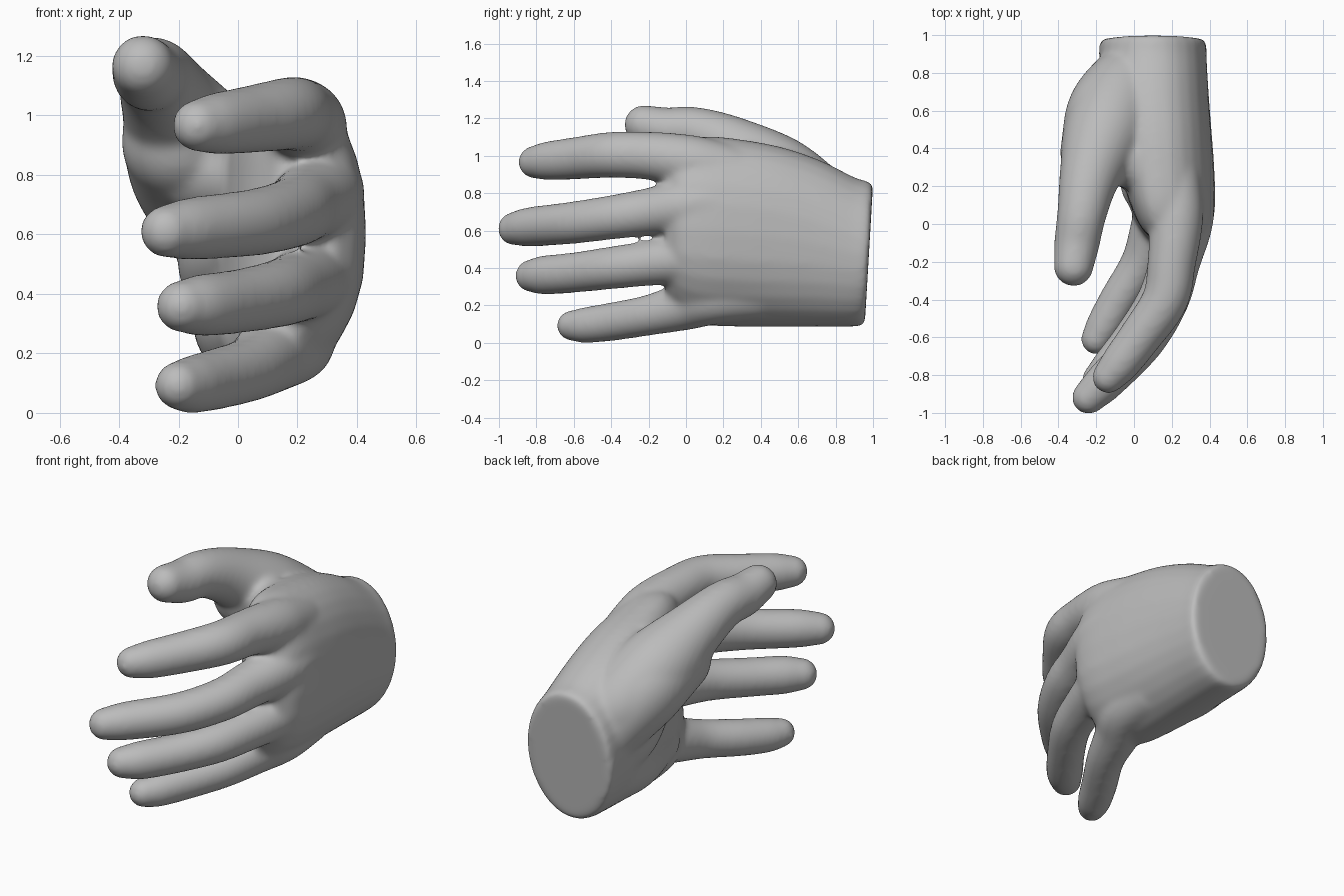
import bpy, bmesh, math
from mathutils import Vector

skin = bpy.data.materials.new("plain grey")
skin.diffuse_color = (0.5, 0.5, 0.5, 1)
bm = bmesh.new()
SIDES = 28


def loft(rings):
    """Closed skin over a list of point rings."""
    loops = [[bm.verts.new(p) for p in ring] for ring in rings]
    for a, b in zip(loops, loops[1:]):
        for i in range(SIDES):
            j = (i + 1) % SIDES
            bm.faces.new((a[i], a[j], b[j], b[i]))
    bm.faces.new(loops[0])
    bm.faces.new(loops[-1][::-1])


def spline(keys, steps=6):
    """Catmull-Rom samples through tuples of any length."""
    keys = [Vector(k) for k in keys]
    pts = [keys[0] * 2 - keys[1]] + keys + [keys[-1] * 2 - keys[-2]]
    out = []
    for a, b, c, d in zip(pts, pts[1:], pts[2:], pts[3:]):
        for s in range(steps):
            t = s / steps
            out.append(0.5 * (2 * b + (c - a) * t + (2 * a - 5 * b + 4 * c - d) * t * t
                              + (3 * b - a - 3 * c + d) * t ** 3))
    return out + [keys[-1]]


def finger(keys):
    """Round tube through (x, y, z, radius) with a domed tip."""
    samples = spline(keys)
    rows = [(s.to_3d(), s[3]) for s in samples]
    dirs = [(rows[min(i + 1, len(rows) - 1)][0] - rows[max(i - 1, 0)][0]).normalized()
            for i in range(len(rows))]
    tip, r = rows[-1]
    for k in range(1, 8):
        a = k / 8 * math.pi / 2
        rows.append((tip + dirs[-1] * r * math.sin(a), r * math.cos(a)))
        dirs.append(dirs[-1])
    rings = []
    for (c, r), d in zip(rows, dirs):
        u = d.cross(Vector((0, 0, 1))).normalized()
        v = u.cross(d)
        rings.append([c + (u * math.cos(t) + v * math.sin(t)) * r
                      for t in (2 * math.pi * i / SIDES for i in range(SIDES))])
    loft(rings)


# palm and wrist: (y, centre x, centre z, half width, half height, arch of the back, squareness)
palm = []
for y, cx, cz, rx, rz, arch, e in spline([
        (-0.11, 0.235, 0.62, 0.10, 0.38, 0.10, 0.85),
        (-0.03, 0.225, 0.61, 0.18, 0.46, 0.12, 0.82),
        (0.10, 0.205, 0.60, 0.225, 0.505, 0.12, 0.82),
        (0.30, 0.175, 0.585, 0.25, 0.50, 0.10, 0.82),
        (0.50, 0.14, 0.565, 0.27, 0.48, 0.06, 0.84),
        (0.70, 0.11, 0.53, 0.285, 0.445, 0.02, 0.90),
        (0.88, 0.10, 0.485, 0.285, 0.40, 0.0, 0.95),
        (0.955, 0.10, 0.475, 0.284, 0.388, 0.0, 1.0),
        (0.978, 0.10, 0.475, 0.27, 0.37, 0.0, 1.0)], 4):
    ring = []
    for i in range(SIDES):
        t = 2 * math.pi * i / SIDES
        c, s = math.cos(t), math.sin(t)
        x = cx + rx * math.copysign(abs(c) ** e, c) - arch * (s * s if s < 0 else 0.5 * s * s)
        z = cz + rz * math.copysign(abs(s) ** e, s)
        ring.append((x, y + 0.06 * (z - 0.475) * max(0, y), z))
    palm.append(ring)
loft(palm)

# index finger
finger([(0.20, 0.40, 0.88, 0.13), (0.22, 0.15, 0.94, 0.142), (0.222, 0.0, 0.972, 0.142),
        (0.20, -0.2, 1.0, 0.129), (0.165, -0.4, 1.005, 0.123), (0.03, -0.6, 0.985, 0.113),
        (-0.075, -0.74, 0.972, 0.104), (-0.135, -0.81, 0.966, 0.088)])
# middle finger
finger([(0.25, 0.40, 0.70, 0.14), (0.275, 0.15, 0.74, 0.148), (0.275, 0.0, 0.73, 0.142),
        (0.225, -0.2, 0.70, 0.127), (0.175, -0.4, 0.67, 0.118), (0.05, -0.62, 0.64, 0.113),
        (-0.15, -0.83, 0.62, 0.106), (-0.24, -0.918, 0.61, 0.09)])
# ring finger
finger([(0.25, 0.40, 0.48, 0.13), (0.27, 0.15, 0.47, 0.145), (0.25, 0.0, 0.45, 0.135),
        (0.20, -0.2, 0.425, 0.121), (0.13, -0.4, 0.40, 0.114), (0.0, -0.6, 0.375, 0.108),
        (-0.12, -0.755, 0.362, 0.105), (-0.188, -0.825, 0.358, 0.089)])
# little finger
finger([(0.18, 0.40, 0.26, 0.14), (0.18, 0.15, 0.24, 0.143), (0.115, 0.0, 0.197, 0.13),
        (0.04, -0.2, 0.147, 0.109), (-0.08, -0.4, 0.112, 0.103),
        (-0.16, -0.54, 0.094, 0.096), (-0.20, -0.61, 0.092, 0.082)])
# thumb
finger([(0.05, 0.76, 0.62, 0.20), (-0.055, 0.68, 0.72, 0.23), (-0.155, 0.48, 0.895, 0.222),
        (-0.235, 0.25, 1.05, 0.162), (-0.277, 0.05, 1.13, 0.131),
        (-0.302, -0.1, 1.138, 0.121), (-0.32, -0.225, 1.166, 0.106)])
# ball of the thumb
finger([(0.0, 0.80, 0.56, 0.19), (-0.13, 0.60, 0.79, 0.222), (-0.20, 0.38, 0.91, 0.193)])
# webs between thumb and index finger
finger([(-0.20, 0.36, 0.98, 0.14), (-0.07, 0.35, 0.93, 0.145), (0.10, 0.28, 0.90, 0.145)])
finger([(-0.16, 0.42, 0.83, 0.17), (-0.02, 0.355, 0.81, 0.165), (0.12, 0.26, 0.77, 0.16)])
# heel and hollow of the palm
finger([(0.05, 0.78, 0.34, 0.205), (0.04, 0.5, 0.29, 0.185), (0.07, 0.2, 0.28, 0.14)])
finger([(0.02, 0.76, 0.46, 0.20), (-0.01, 0.58, 0.52, 0.19), (0.05, 0.3, 0.55, 0.14)])

bmesh.ops.recalc_face_normals(bm, faces=bm.faces[:])
mesh = bpy.data.meshes.new("hand")
bm.to_mesh(mesh)
bm.free()
mesh.materials.append(skin)
hand = bpy.data.objects.new("hand", mesh)
bpy.context.collection.objects.link(hand)

# fuse the parts into one soft skin
fuse = hand.modifiers.new("fuse", 'REMESH')
fuse.mode = 'VOXEL'
fuse.voxel_size = 0.014
fuse.use_smooth_shade = True
soften = hand.modifiers.new("soften", 'SMOOTH')
soften.factor = 0.5
soften.iterations = 22
